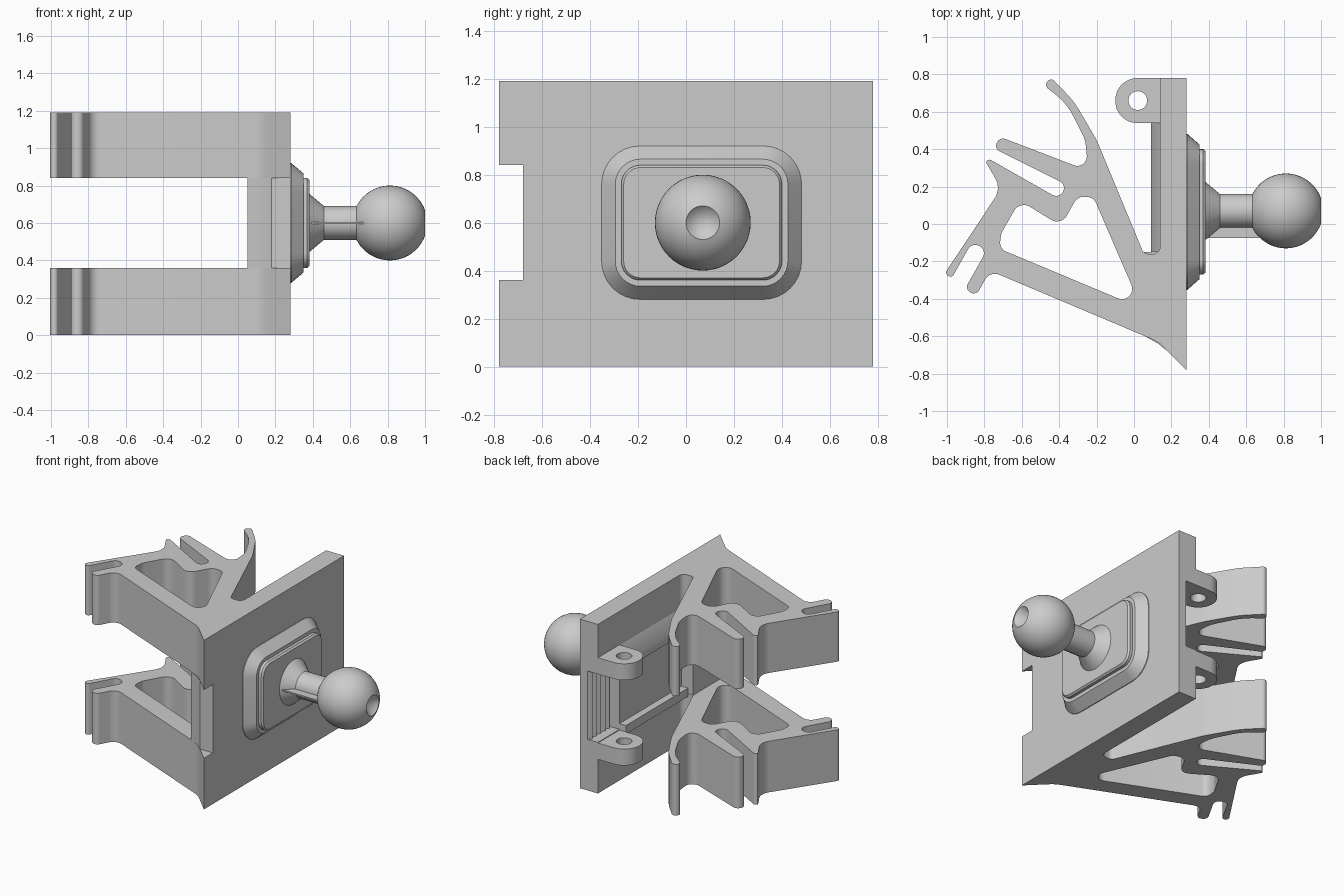
import bpy, bmesh, math
from mathutils import Vector

cube = bpy.data.objects.get("Cube")
if cube:
    bpy.data.objects.remove(cube, do_unlink=True)

grey = bpy.data.materials.new("plain grey")
grey.use_nodes = True
grey.diffuse_color = (0.6, 0.6, 0.6, 1)
grey.node_tree.nodes["Principled BSDF"].inputs["Base Color"].default_value = (0.6, 0.6, 0.6, 1)


def rounded(corners, steps=8):
    """Polygon corners (x, y, radius) to a list of filleted 2D points."""
    out = []
    n = len(corners)
    for i, (x, y, r) in enumerate(corners):
        p = Vector((x, y))
        if r == 0:
            out.append(p)
            continue
        a = Vector(corners[i - 1][:2]) - p
        b = Vector(corners[(i + 1) % n][:2]) - p
        u, v = a.normalized(), b.normalized()
        half = u.angle(v) / 2
        t = min(r / math.tan(half), 0.49 * min(a.length, b.length))
        r = t * math.tan(half)
        centre = p + (u + v).normalized() * (r / math.sin(half))
        s, e = (p + u * t - centre) / r, (p + v * t - centre) / r
        for k in range(steps + 1):
            w = k / steps * (math.pi - 2 * half)
            side = (e - s * s.dot(e)).normalized()
            out.append(centre + (s * math.cos(w) + side * math.sin(w)) * r)
    return out


def finish(name, bm, angle=30):
    bmesh.ops.remove_doubles(bm, verts=bm.verts, dist=0.0002)
    bmesh.ops.recalc_face_normals(bm, faces=bm.faces)
    mesh = bpy.data.meshes.new(name)
    bm.to_mesh(mesh)
    bm.free()
    mesh.materials.append(grey)
    obj = bpy.data.objects.new(name, mesh)
    bpy.context.collection.objects.link(obj)
    bpy.ops.object.select_all(action='DESELECT')
    obj.select_set(True)
    bpy.context.view_layer.objects.active = obj
    bpy.ops.object.shade_smooth_by_angle(angle=math.radians(angle))


def prism(name, loops, z0, z1):
    """Extrude an outline, with any holes, between two heights."""
    curve = bpy.data.curves.new(name + "_profile", 'CURVE')
    curve.dimensions = '2D'
    curve.fill_mode = 'BOTH'
    curve.extrude = (z1 - z0) / 2
    for loop in loops:
        spline = curve.splines.new('POLY')
        spline.points.add(len(loop) - 1)
        for pt, p in zip(spline.points, loop):
            pt.co = (p[0], p[1], 0, 1)
        spline.use_cyclic_u = True
    helper = bpy.data.objects.new(name + "_profile", curve)
    bpy.context.collection.objects.link(helper)
    graph = bpy.context.evaluated_depsgraph_get()
    mesh = bpy.data.meshes.new_from_object(helper.evaluated_get(graph))
    bm = bmesh.new()
    bm.from_mesh(mesh)
    bmesh.ops.translate(bm, verts=bm.verts, vec=(0, 0, (z0 + z1) / 2))
    bpy.data.objects.remove(helper, do_unlink=True)
    bpy.data.meshes.remove(mesh)
    finish(name, bm)


def loft(name, rings):
    """Skin matching rings of 3D points and cap both ends."""
    bm = bmesh.new()
    rows = [[bm.verts.new(p) for p in ring] for ring in rings]
    for a, b in zip(rows, rows[1:]):
        for i in range(len(a)):
            bm.faces.new((a[i - 1], a[i], b[i], b[i - 1]))
    bm.faces.new(rows[0])
    bm.faces.new(rows[-1])
    finish(name, bm)


# Clip arms with the plate edge, one at the bottom and one at the top
base = [(.28, -.78, 0), (.13, -.63, .2), (-.77, -.25, .06)]
fingers = [(-.844, -.383, .033), (-.905, -.349, .033), (-.787, -.14, .043),
           (-.865, -.096, .043), (-.975, -.29, .02), (-1.012, -.265, .02)]
hook = [(-.71, .19, .1), (-.795, .335, .012), (-.77, .345, .012),
        (-.40, .135, .045), (-.36, .21, .04), (-.75, .405, .033), (-.715, .465, .033)]
spring = [(-.245, .285, .1), (-.26, .45, .2), (-.36, .645, .4), (-.48, .74, .025),
          (-.445, .785, .025), (-.32, .655, .5), (-.2, .45, .5)]
root = [(.053, -.16, .035), (.14, -.16, .04), (.14, .78, 0), (.28, .78, 0)]
window = [(-.72, -.132, .05), (-.71, -.05, .05), (-.61, .125, .06), (-.39, -.01, .06),
          (-.30, .15, .06), (-.215, .14, .05), (.04, -.45, .055)]
arm = [rounded(base + fingers + hook + spring + root), rounded(window)]
prism("lower_arm", arm, 0, .36)
prism("upper_arm", arm, .84, 1.19)

# Middle of the plate, with a ribbed pocket between the lugs
ribs = [(.20 if i % 2 else .22, .54 + .024 * i) for i in range(11)]
middle = [(.28, -.68), (.18, -.68), (.13, -.64), (.05, -.595), (.05, -.15), (.14, -.15), (.14, .54)]
prism("plate_middle", [middle + ribs + [(.28, .78)]], .36, .84)

# Pivot lugs
lug = rounded([(.15, .54, 0), (.15, .78, 0), (-.1, .78, .12), (-.1, .54, .12)], 12)
pin = rounded([(-.03, .61, .05), (.07, .61, .05), (.07, .71, .05), (-.03, .71, .05)])
for name, z in (("lower_lug", .24), ("upper_lug", .84)):
    prism(name, [lug, pin], z, z + .115)

# Rails along the inside of the plate
for name, section in (("lower_rail", [(.15, .34), (.09, .34), (.09, .40), (.15, .40)]),
                      ("upper_rail", [(.15, .80), (.09, .80), (.09, .86), (.15, .97)])):
    loft(name, [[(x, y, z) for x, z in section] for y in (-.15, .54)])


# Raised mounting pad with a bevelled foot
def pad_ring(x, w, h, r):
    pts = rounded([(-w, -h, r), (w, -h, r), (w, h, r), (-w, h, r)])
    return [(x, .065 + p.x, .6 + p.y) for p in pts]


loft("pad_foot", [pad_ring(.27, .417, .32, .16), pad_ring(.285, .417, .32, .16),
                  pad_ring(.35, .36, .265, .105)])
loft("pad_face", [pad_ring(.34, .335, .24, .08), pad_ring(.37, .335, .24, .08),
                  pad_ring(.382, .325, .23, .07)])

# Ball stud turned around the x axis
start, end = math.pi - math.asin(.09 / .2), math.asin(.07 / .2)
profile = [(.37, 0), (.37, .155), (.382, .155), (.46, .09)]
for k in range(25):
    a = start + (end - start) * k / 24
    profile.append((.812 + .2 * math.cos(a), .2 * math.sin(a)))
profile.append((.93, 0))
bm = bmesh.new()
verts = [bm.verts.new((x, r, 0)) for x, r in profile]
edges = [bm.edges.new(pair) for pair in zip(verts, verts[1:])]
bmesh.ops.spin(bm, geom=verts + edges, cent=(0, 0, 0), axis=(1, 0, 0),
               angle=math.tau, steps=48, use_merge=True)
bmesh.ops.translate(bm, verts=bm.verts, vec=(0, .07, .6))
finish("ball_stud", bm, 25)

# Thin web under the stud
prism("stud_web", [[(.375, -.075), (.67, -.075), (.67, .05), (.375, .05)]], .595, .605)
